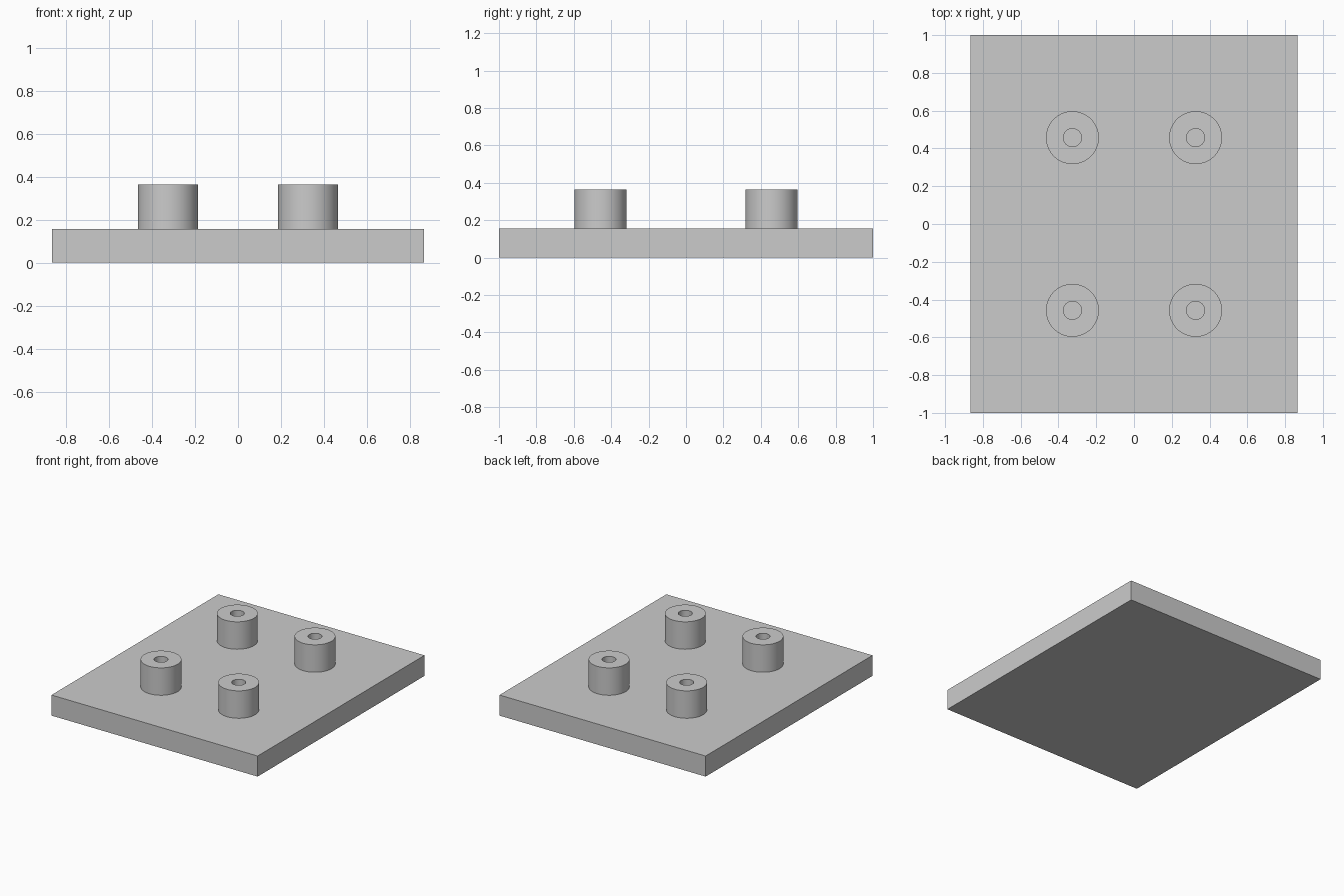
import bpy
import bmesh
from math import cos, sin, tau, radians

cube = bpy.data.objects.get("Cube")
if cube:
    bpy.data.objects.remove(cube, do_unlink=True)

WIDTH, LENGTH, THICK = 1.73, 2.0, 0.156
BOSS_TOP, BOSS_RADIUS, HOLE_RADIUS = 0.364, 0.14, 0.048
BOSS_X, BOSS_Y = 0.326, 0.457
SEGMENTS = 64

grey = bpy.data.materials.new("plain grey")
grey.use_nodes = True
colour = (0.6, 0.6, 0.6, 1)
grey.diffuse_color = colour
grey.node_tree.nodes["Principled BSDF"].inputs["Base Color"].default_value = colour


def add_object(name, bm, location):
    bmesh.ops.recalc_face_normals(bm, faces=bm.faces)
    mesh = bpy.data.meshes.new(name)
    bm.to_mesh(mesh)
    bm.free()
    mesh.materials.append(grey)
    obj = bpy.data.objects.new(name, mesh)
    obj.location = location
    bpy.context.collection.objects.link(obj)
    return obj


def tube(outer, inner, height):
    """Closed ring of walls, revolved from a rectangular profile."""
    bm = bmesh.new()
    profile = [(outer, 0), (outer, height), (inner, height), (inner, 0)]
    rings = []
    for r, z in profile:
        angles = [tau * i / SEGMENTS for i in range(SEGMENTS)]
        rings.append([bm.verts.new((r * cos(a), r * sin(a), z)) for a in angles])
    for low, high in zip(rings, rings[1:] + rings[:1]):
        for i in range(SEGMENTS):
            j = (i + 1) % SEGMENTS
            bm.faces.new((low[i], low[j], high[j], high[i]))
    return bm


# Base plate
bm = bmesh.new()
bmesh.ops.create_cube(bm, size=1)
bmesh.ops.scale(bm, vec=(WIDTH, LENGTH, THICK), verts=bm.verts)
add_object("base_plate", bm, (0, 0, THICK / 2))

# Four hollow bosses standing on the plate
for x_name, x in (("right", -BOSS_X), ("left", BOSS_X)):
    for y_name, y in (("front", -BOSS_Y), ("back", BOSS_Y)):
        boss = add_object(f"{y_name}_{x_name}_boss",
                          tube(BOSS_RADIUS, HOLE_RADIUS, BOSS_TOP - THICK),
                          (x, y, THICK))
        bpy.ops.object.select_all(action="DESELECT")
        boss.select_set(True)
        bpy.context.view_layer.objects.active = boss
        bpy.ops.object.shade_smooth_by_angle(angle=radians(30))
